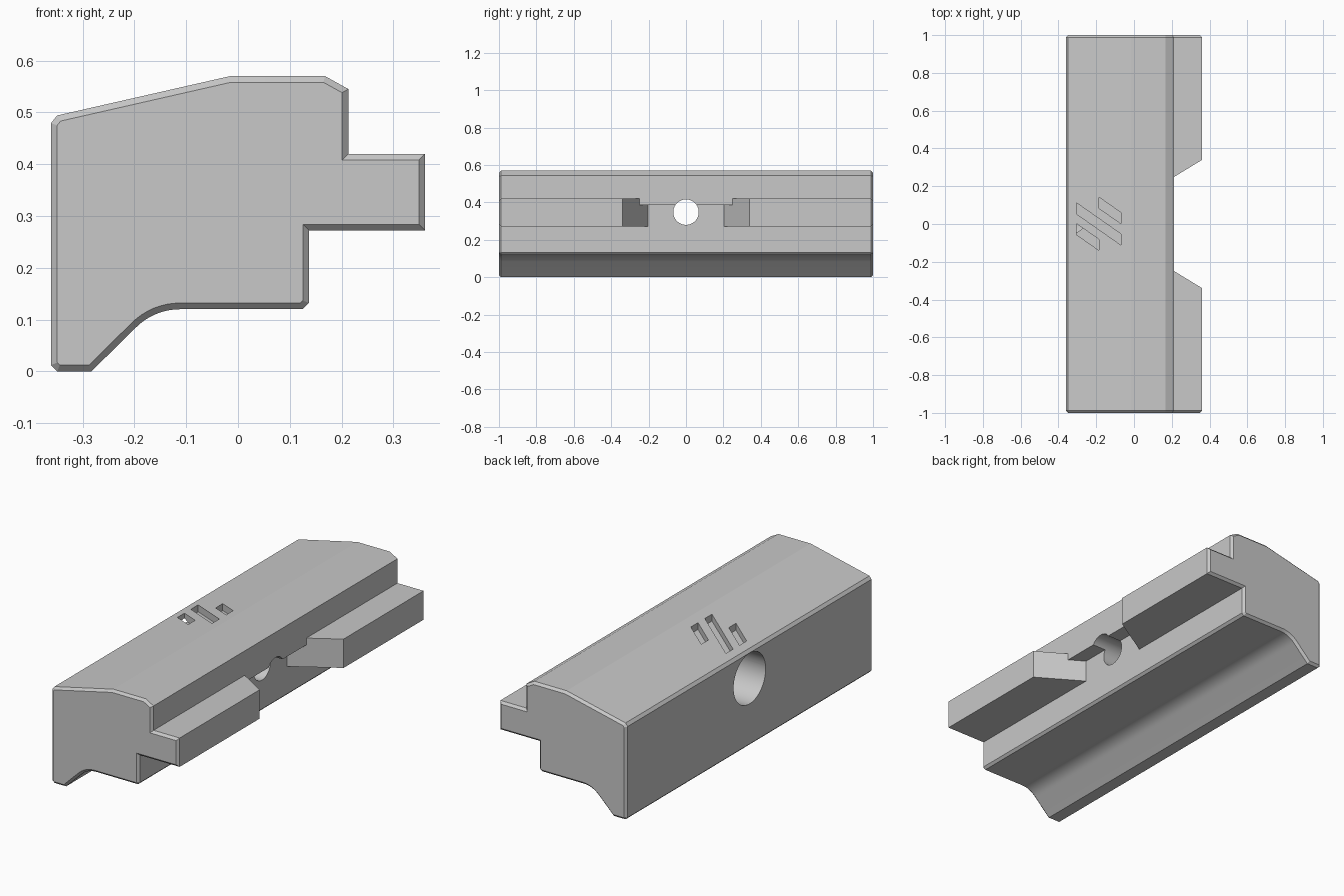
import bpy, bmesh, math
from mathutils import Vector, Matrix

cube = bpy.data.objects.get("Cube")
if cube:
    bpy.data.objects.remove(cube, do_unlink=True)

grey = bpy.data.materials.new("light grey")
grey.use_nodes = True
colour = (0.58, 0.58, 0.58, 1)
grey.diffuse_color = colour
grey.node_tree.nodes["Principled BSDF"].inputs["Base Color"].default_value = colour

CHAMFER = 0.012
BACK, WALL, LIP, TAB = -0.361, 0.137, 0.213, 0.361


def new_object(name, bm):
    bmesh.ops.recalc_face_normals(bm, faces=bm.faces)
    mesh = bpy.data.meshes.new(name)
    bm.to_mesh(mesh)
    bm.free()
    ob = bpy.data.objects.new(name, mesh)
    bpy.context.collection.objects.link(ob)
    mesh.materials.append(grey)
    return ob


def loft(name, rings):
    """Closed solid through a list of matching rings of points."""
    bm = bmesh.new()
    loops = [[bm.verts.new(p) for p in ring] for ring in rings]
    n = len(loops[0])
    for a, b in zip(loops, loops[1:]):
        for i in range(n):
            j = (i + 1) % n
            bm.faces.new((a[i], a[j], b[j], b[i]))
    bm.faces.new(loops[0])
    bm.faces.new(loops[-1])
    return new_object(name, bm)


def cylinder(name, radius, x0, x1, z):
    bm = bmesh.new()
    place = Matrix.Translation(((x0 + x1) / 2, 0, z)) @ Matrix.Rotation(math.pi / 2, 4, 'Y')
    bmesh.ops.create_cone(bm, cap_ends=True, segments=64, radius1=radius,
                          radius2=radius, depth=x1 - x0, matrix=place)
    return new_object(name, bm)


def inset(points):
    """Mitred inward offset (counter-clockwise); the tab's outer edge stays put."""
    def line(a, b):
        d = (b - a).normalized()
        normal = Vector((-d.y, d.x))
        at_tab = a.x == TAB and b.x == TAB
        return normal, normal.dot(a) + (0 if at_tab else CHAMFER)
    result = []
    for i, p in enumerate(points):
        n1, c1 = line(points[i - 1], p)
        n2, c2 = line(p, points[(i + 1) % len(points)])
        det = n1.x * n2.y - n1.y * n2.x
        result.append(Vector(((c1 * n2.y - c2 * n1.y) / det,
                              (n1.x * c2 - n2.x * c1) / det)))
    return result


# Jaw body: cross-section with a rounded cove below, chamfered at both ends
cove = [(-0.112 + 0.12 * math.cos(a), 0.12 * math.sin(a))
        for a in (math.radians(135 - 45 * i / 8) for i in range(9))]
profile = [Vector(p) for p in [
    (BACK, CHAMFER), (BACK + CHAMFER, 0), (-0.283, 0), *cove,
    (WALL - CHAMFER, 0.12), (WALL, 0.132), (WALL, 0.272), (TAB, 0.272),
    (TAB, 0.42), (LIP, 0.42), (LIP, 0.545), (0.168, 0.57),
    (-0.015, 0.57), (BACK + CHAMFER, 0.494), (BACK, 0.479)]]
small = inset(profile)
sections = [(-1, small), (CHAMFER - 1, profile), (1 - CHAMFER, profile), (1, small)]
body = loft("jaw_body", [[(p.x, y, p.y) for p in pts] for y, pts in sections])


# Splayed gap in the tab: deep below the lip, shallow in front of it
def gap(name, x0, z0, z1):
    def half(x):
        return 0.34 - (TAB - x) * 0.61
    x1 = 0.45
    plan = [(x0, -half(x0)), (x1, -half(x1)), (x1, half(x1)), (x0, half(x0))]
    return loft(name, [[(x, y, z) for x, y in plan] for z in (z0, z1)])


cutters = [gap("gap_below_lip", WALL, 0.25, 0.385),
           gap("gap_before_lip", LIP, 0.37, 0.46),
           cylinder("bolt_hole", 0.068, -0.5, 0.5, 0.348),
           cylinder("counterbore", 0.13, -0.5, 0.0, 0.348)]


# Slanted grooves in the sloping top
def groove(name, x0, x1, y0):
    def floor(x):
        return 0.494 + (x - BACK - CHAMFER) * 0.227 - 0.035
    y1 = y0 - (x1 - x0) * 0.7
    plan = [(x0, y0), (x0, y0 - 0.058), (x1, y1 - 0.058), (x1, y1)]
    return loft(name, [[(x, y, floor(x)) for x, y in plan],
                       [(x, y, 0.7) for x, y in plan]])


cutters += [groove("groove_long", -0.305, -0.07, 0.112),
            groove("groove_rear", -0.186, -0.07, 0.142),
            groove("groove_front", -0.305, -0.186, 0.002)]

# Cut everything out of the body
bpy.context.view_layer.objects.active = body
for cutter in cutters:
    cut = body.modifiers.new(cutter.name, 'BOOLEAN')
    cut.operation = 'DIFFERENCE'
    cut.solver = 'EXACT'
    cut.object = cutter
    bpy.ops.object.modifier_apply(modifier=cut.name)
    bpy.data.objects.remove(cutter, do_unlink=True)

# Smooth the cove and the holes, keep the other edges sharp
for ob in bpy.context.selected_objects:
    ob.select_set(False)
body.select_set(True)
bpy.ops.object.shade_smooth_by_angle(angle=math.radians(10))
